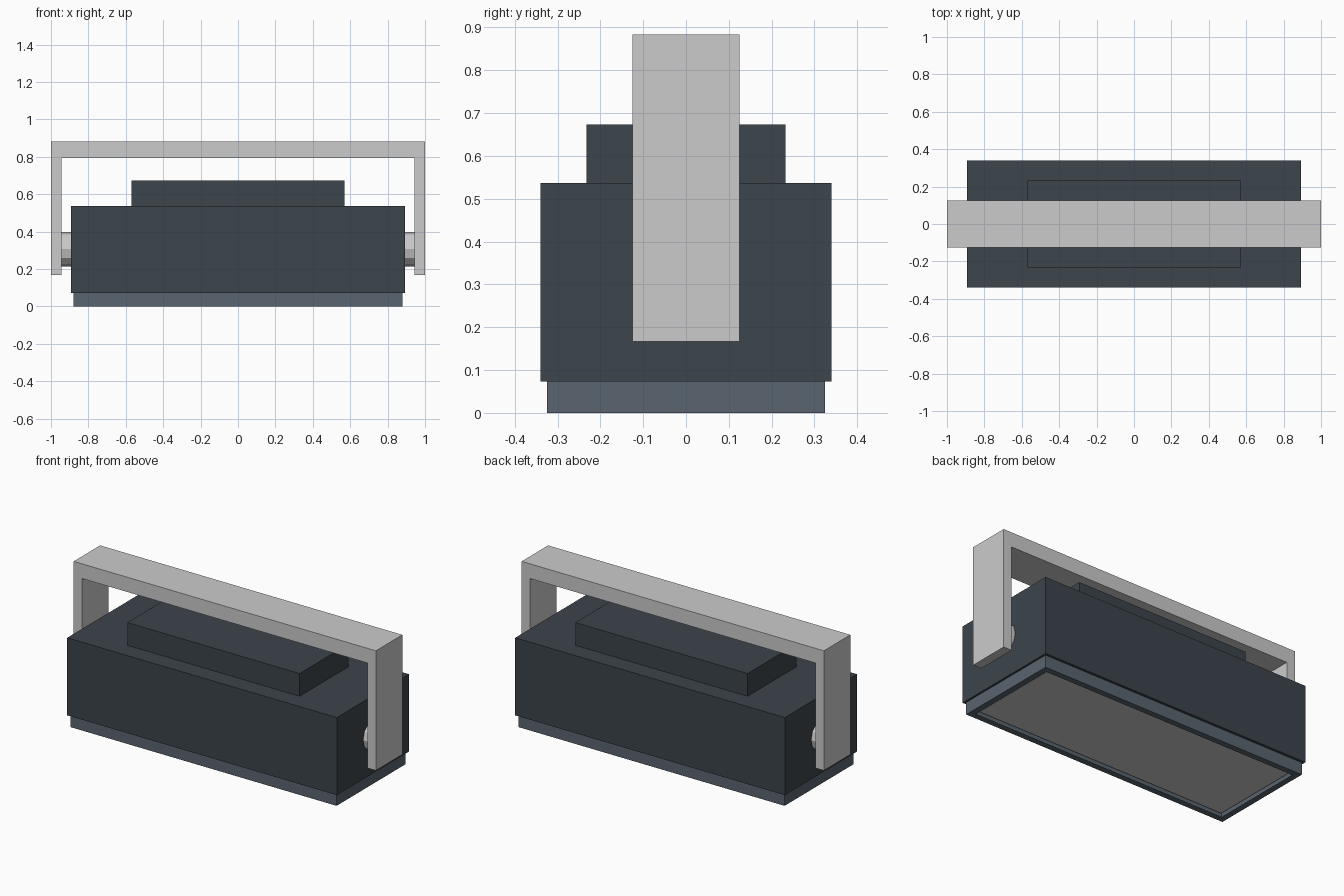
import bpy, bmesh, math

if "Cube" in bpy.data.objects:
    bpy.data.objects.remove(bpy.data.objects["Cube"])


def material(name, rgb):
    m = bpy.data.materials.new(name)
    m.diffuse_color = (*rgb, 1)
    m.use_nodes = True
    m.node_tree.nodes["Principled BSDF"].inputs["Base Color"].default_value = m.diffuse_color
    return m


dark = material("dark_housing", (0.045, 0.058, 0.072))
slate = material("slate_frame", (0.10, 0.13, 0.16))


def prism(name, points, y0, y1, mat=None):
    """Extrude an x-z outline along y."""
    bm = bmesh.new()
    face = bm.faces.new([bm.verts.new((x, y0, z)) for x, z in points])
    ext = bmesh.ops.extrude_face_region(bm, geom=[face])
    verts = [v for v in ext["geom"] if isinstance(v, bmesh.types.BMVert)]
    bmesh.ops.translate(bm, verts=verts, vec=(0, y1 - y0, 0))
    bmesh.ops.recalc_face_normals(bm, faces=bm.faces)
    me = bpy.data.meshes.new(name)
    bm.to_mesh(me)
    bm.free()
    ob = bpy.data.objects.new(name, me)
    bpy.context.collection.objects.link(ob)
    if mat:
        me.materials.append(mat)
    return ob


def box(name, hx, hy, z0, z1, mat=None):
    return prism(name, [(-hx, z0), (hx, z0), (hx, z1), (-hx, z1)], -hy, hy, mat)


# Main housing and the raised box on top
box("housing", 0.892, 0.34, 0.073, 0.537, dark)
box("top_box", 0.57, 0.232, 0.537, 0.673, dark)

# Lens frame: a box whose underside is inset and recessed
frame = box("lens_frame", 0.88, 0.325, 0.0, 0.073, slate)
bm = bmesh.new()
bm.from_mesh(frame.data)
bm.normal_update()
under = min(bm.faces, key=lambda f: f.calc_center_median().z)
bmesh.ops.inset_region(bm, faces=[under], thickness=0.05)
ext = bmesh.ops.extrude_face_region(bm, geom=[under])
bmesh.ops.translate(bm, verts=[v for v in ext["geom"] if isinstance(v, bmesh.types.BMVert)],
                    vec=(0, 0, 0.03))
if under.is_valid:
    bmesh.ops.delete(bm, geom=[under], context='FACES_ONLY')
bmesh.ops.recalc_face_normals(bm, faces=bm.faces)
bm.to_mesh(frame.data)
bm.free()

# Glass panel sitting just inside the frame
box("lens_panel", 0.83, 0.275, 0.012, 0.03)

# U-shaped mounting bracket
prism("bracket", [(-1, 0.167), (-0.945, 0.167), (-0.945, 0.795), (0.945, 0.795),
                  (0.945, 0.167), (1, 0.167), (1, 0.883), (-1, 0.883)], -0.125, 0.125)

# Pivot knobs between housing and bracket legs
for side, s in (("left", -1), ("right", 1)):
    bpy.ops.mesh.primitive_cylinder_add(vertices=12, radius=0.091, depth=0.07,
                                        location=(s * 0.917, 0, 0.306),
                                        rotation=(0, math.pi / 2, 0))
    bpy.context.object.name = side + "_pivot"
